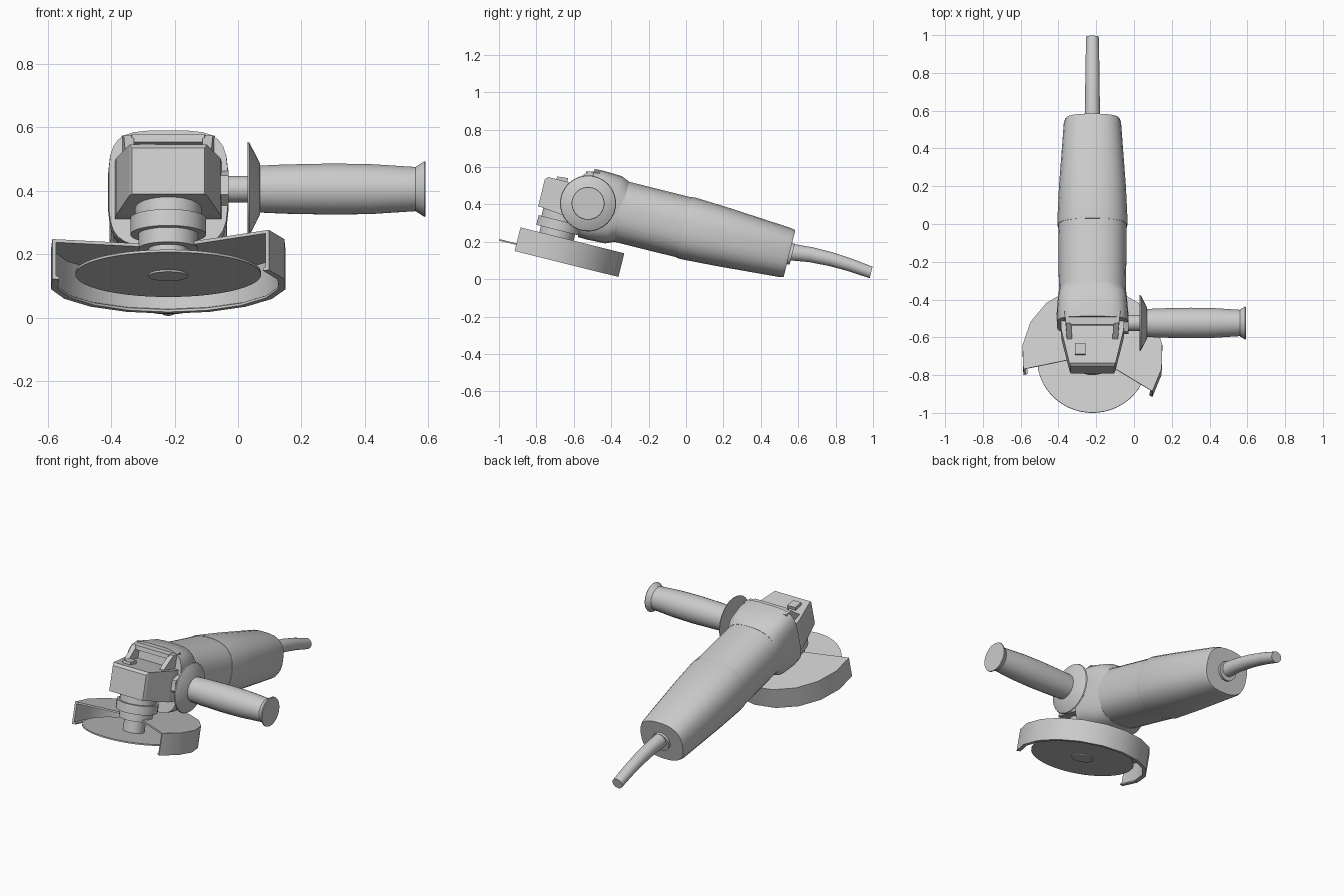
import bpy, bmesh, math
from mathutils import Matrix, Vector

cube = bpy.data.objects.get("Cube")
if cube:
    bpy.data.objects.remove(cube, do_unlink=True)

grey = bpy.data.materials.new("plain grey")
grey.use_nodes = True
COL = (0.6, 0.6, 0.6, 1)
grey.diffuse_color = COL
grey.node_tree.nodes["Principled BSDF"].inputs["Base Color"].default_value = COL

# Tool frame: body axis along local y, tilted nose-up
TILT = Matrix.Translation((-0.22, 0, 0.275)) @ Matrix.Rotation(math.radians(-14), 4, 'X')


def loft(name, rings, smooth=35):
    """Skin a list of closed rings and cap both ends."""
    bm = bmesh.new()
    vs = [[bm.verts.new(TILT @ Vector(p)) for p in ring] for ring in rings]
    n = len(vs[0])
    for a, b in zip(vs, vs[1:]):
        for i in range(n):
            j = (i + 1) % n
            bm.faces.new((a[i], a[j], b[j], b[i]))
    bm.faces.new(vs[0][::-1])
    bm.faces.new(vs[-1])
    bmesh.ops.recalc_face_normals(bm, faces=bm.faces)
    me = bpy.data.meshes.new(name)
    bm.to_mesh(me)
    bm.free()
    me.materials.append(grey)
    ob = bpy.data.objects.new(name, me)
    bpy.context.collection.objects.link(ob)
    if smooth:
        bpy.ops.object.select_all(action='DESELECT')
        ob.select_set(True)
        bpy.context.view_layer.objects.active = ob
        bpy.ops.object.shade_smooth_by_angle(angle=math.radians(smooth))
    return ob


def sgn_pow(v, e):
    return math.copysign(abs(v) ** e, v)


def oval(u, half_w, half_h, power=2.0, w=0.0, n=28):
    """Superellipse ring across the body axis."""
    pts = []
    for i in range(n):
        t = 2 * math.pi * (i + 0.5) / n
        pts.append((half_w * sgn_pow(math.cos(t), 2 / power), u,
                    w + half_h * sgn_pow(math.sin(t), 2 / power)))
    return pts


def turn(name, profile, axis, centre, n=28):
    """Lathe (position, radius) pairs about the x or z axis."""
    rings = []
    for a, r in profile:
        ring = []
        for i in range(n):
            t = 2 * math.pi * (i + 0.5) / n
            c, s = r * math.cos(t), r * math.sin(t)
            p = (a, c, s) if axis == 'x' else (c, s, a)
            ring.append(Vector(p) + Vector(centre))
        rings.append(ring)
    return loft(name, rings)


def rect(u, half_w, lo, hi, x=0.0):
    return [(x - half_w, u, lo), (x + half_w, u, lo), (x + half_w, u, hi), (x - half_w, u, hi)]


# Motor body: front barrel and tapered rear cover
loft("motor_barrel", [oval(-0.42, 0.178, 0.166, 2.5), oval(0.01, 0.182, 0.166, 2.5)])
loft("rear_cover", [oval(-0.01, 0.184, 0.168, 2.5), oval(0.01, 0.187, 0.17, 2.5),
                    oval(0.2, 0.178, 0.16, 2.5), oval(0.55, 0.152, 0.135, 2.6),
                    oval(0.57, 0.144, 0.129, 2.6)])

# Flange joining the motor to the gear head
loft("gear_flange", [oval(-0.55, 0.188, 0.188, 4), oval(-0.5, 0.19, 0.19, 4),
                     oval(-0.4, 0.182, 0.186, 3.6), oval(-0.355, 0.176, 0.167, 2.6)])

# Gear head narrowing to the front, with top cheeks and a hood
loft("gear_head", [rect(-0.795, 0.115, -0.08, 0.07), rect(-0.78, 0.122, -0.08, 0.085),
                   rect(-0.6, 0.165, -0.1, 0.085), rect(-0.52, 0.17, -0.1, 0.085)], 0)
for side, x in (("right", -0.13), ("left", 0.13)):
    loft(side + "_cheek", [rect(-0.65, 0.014, 0.05, 0.088, x * 0.93),
                           rect(-0.58, 0.016, 0.05, 0.165, x * 0.96),
                           rect(-0.52, 0.018, 0.05, 0.178, x)], 0)
loft("hood", [rect(-0.59, 0.115, 0.14, 0.165), rect(-0.52, 0.12, 0.13, 0.178)], 0)
loft("lock_button", [rect(-0.735, 0.027, 0.08, 0.1, -0.065),
                     rect(-0.675, 0.027, 0.08, 0.105, -0.065)], 0)

# Spindle, collar, wheel and nut
AX = (0, -0.661, 0)
turn("spindle_collar", [(-0.07, 0.105), (-0.125, 0.105), (-0.125, 0.12), (-0.178, 0.12),
                        (-0.178, 0.095), (-0.225, 0.095)], 'z', AX)
turn("spindle", [(-0.2, 0.062), (-0.305, 0.062)], 'z', AX)
turn("grinding_wheel", [(-0.3, 0.293), (-0.308, 0.293)], 'z', AX, 48)
turn("wheel_nut", [(-0.305, 0.062), (-0.314, 0.062)], 'z', AX)

# Wheel guard: cross-section swept part of the way round the wheel
section = [(0.085, -0.212), (0.374, -0.212), (0.374, -0.342), (0.352, -0.342),
           (0.352, -0.334), (0.362, -0.33), (0.362, -0.222), (0.085, -0.222)]
STEPS = 11
guard = []
for i in range(STEPS + 1):
    t = math.radians(-32 + 224 * i / STEPS)
    guard.append([(r * math.cos(t), -0.661 + r * math.sin(t), w) for r, w in section])
loft("wheel_guard", guard, 28)

# Side handle on the model's left
HC = (0.22, -0.54, 0)
turn("handle_nut", [(-0.09, 0.062), (-0.03, 0.062)], 'x', HC, 6)
turn("handle_stud", [(-0.05, 0.042), (0.05, 0.042)], 'x', HC)
turn("handle_guard", [(0.03, 0.15), (0.036, 0.147), (0.07, 0.08)], 'x', HC)
turn("handle_grip", [(0.06, 0.074), (0.15, 0.078), (0.3, 0.081), (0.42, 0.079), (0.56, 0.07),
                     (0.588, 0.088), (0.592, 0.086)], 'x', HC)

# Power cord with its boss
loft("cord_boss", [oval(0.55, 0.058, 0.058), oval(0.585, 0.058, 0.058)])
loft("power_cord", [oval(0.56, 0.042, 0.046, w=0.008), oval(0.68, 0.039, 0.041, w=0.022),
                    oval(0.79, 0.038, 0.038, w=0.025), oval(0.9, 0.036, 0.035, w=0.02),
                    oval(1.018, 0.034, 0.032, w=0.008)])
